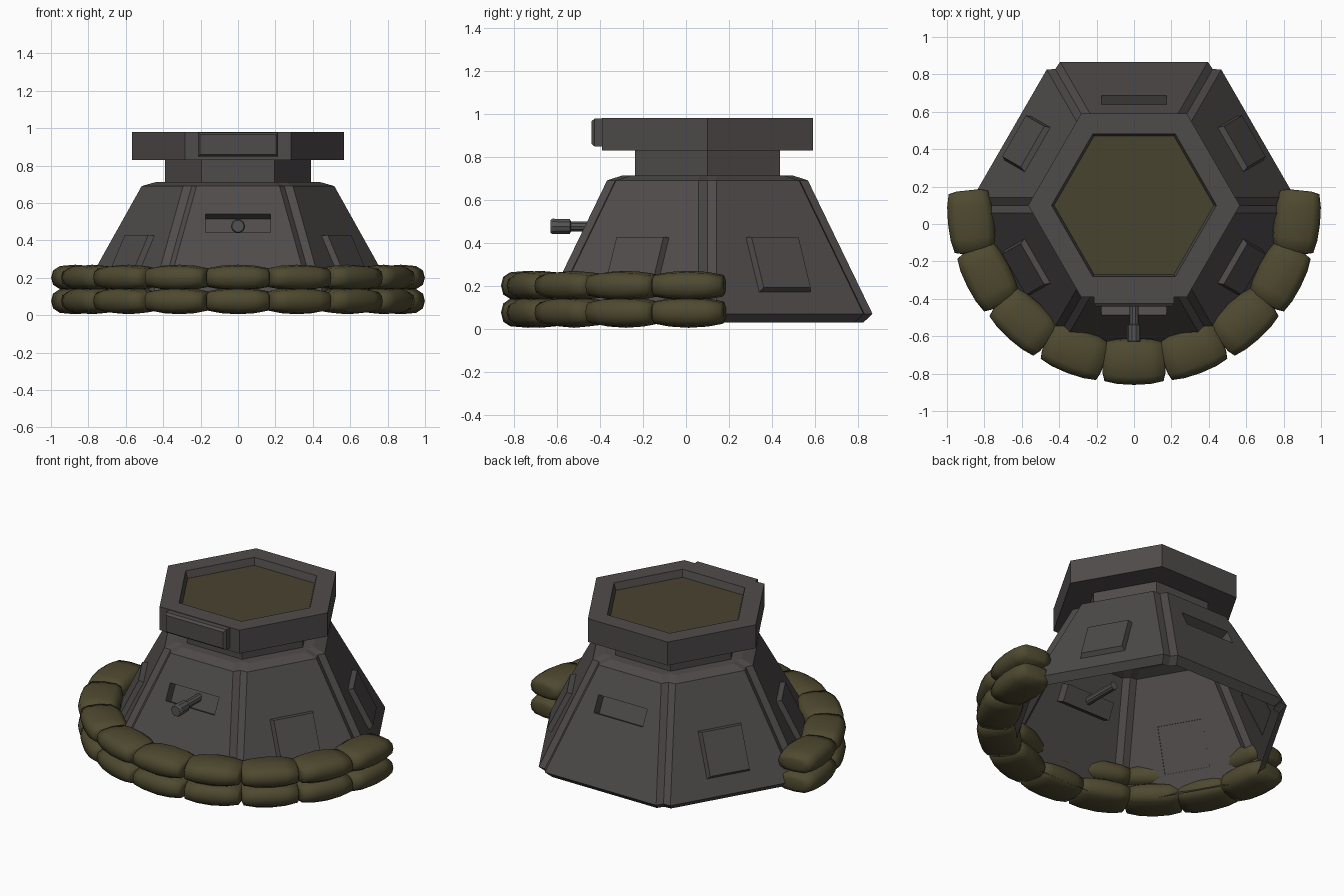
import bpy, bmesh, math
from mathutils import Vector

if "Cube" in bpy.data.objects:
    bpy.data.objects.remove(bpy.data.objects["Cube"])

CY = 0.10                      # centre of the hexagonal tower in y
Z0, A0, Z1, A1 = 0.07, 0.767, 0.69, 0.467   # sloped wall: height / apothem


def material(name, col):
    m = bpy.data.materials.new(name)
    m.diffuse_color = (*col, 1)
    m.use_nodes = True
    m.node_tree.nodes["Principled BSDF"].inputs["Base Color"].default_value = m.diffuse_color
    return m


GREY = material("grey armour", (0.078, 0.071, 0.069))
GUN = material("gun metal", (0.088, 0.086, 0.086))
OLIVE = material("olive sandbag", (0.077, 0.067, 0.029))
FLOOR = material("dark olive deck", (0.066, 0.056, 0.028))


def finish(name, bm, mats, smooth=False):
    bmesh.ops.remove_doubles(bm, verts=bm.verts, dist=1e-5)
    bmesh.ops.recalc_face_normals(bm, faces=bm.faces)
    for f in bm.faces:
        f.smooth = smooth
    me = bpy.data.meshes.new(name)
    bm.to_mesh(me)
    bm.free()
    for m in mats:
        me.materials.append(m)
    ob = bpy.data.objects.new(name, me)
    bpy.context.collection.objects.link(ob)
    return ob


def loft(bm, rings, skip=lambda level, i: False):
    """Join point rings with quads; returns vertex rings."""
    vr = [[bm.verts.new(p) for p in r] for r in rings]
    n = len(vr[0])
    for l in range(len(vr) - 1):
        for i in range(n):
            if not skip(l, i):
                j = (i + 1) % n
                bm.faces.new((vr[l][i], vr[l][j], vr[l + 1][j], vr[l + 1][i]))
    return vr


def hexring(apothem, z):
    r = apothem / math.cos(math.pi / 6)
    return [Vector((r * math.cos(k * math.pi / 3), CY + r * math.sin(k * math.pi / 3), z))
            for k in range(6)]


def notched(apothem, z, w=0.048):
    """Hexagon with a shallow V groove at each corner."""
    h = hexring(apothem, z)
    c = Vector((0, CY, z))
    out = []
    for k in range(6):
        p = h[k]
        inward = (c - p).normalized()
        out += [p + (h[k - 1] - p).normalized() * w, p + inward * 0.044,
                p + (h[(k + 1) % 6] - p).normalized() * w]
    return out


def wall(k, t, z, push):
    """Point on sloped wall k, t along it, pushed out along the normal."""
    a = math.radians(60 * k + 30)
    radial = Vector((math.cos(a), math.sin(a), 0))
    tan = Vector((-math.sin(a), math.cos(a), 0))
    d = A0 + (A1 - A0) * (z - Z0) / (Z1 - Z0)
    normal = (radial * (Z1 - Z0) + Vector((0, 0, A0 - A1))).normalized()
    return Vector((0, CY, z)) + radial * d + tan * t + normal * push


def wall_rect(k, ht, za, zb, push):
    return [wall(k, t, z, push) for t, z in ((-ht, za), (ht, za), (ht, zb), (-ht, zb))]


# Armoured body: open underneath, firing slits in front and back walls
SLIT_WALLS = (1, 4)
bm = bmesh.new()
levels = [notched(0.725, 0.03), notched(A0, Z0), notched(A1, Z1), notched(0.40, 0.712)]
vr = loft(bm, levels, lambda l, i: l == 1 and i in [3 * k + 2 for k in SLIT_WALLS])
bm.faces.new(vr[-1])
for k in SLIT_WALLS:
    i, j = 3 * k + 2, (3 * k + 3) % 18
    outer = [levels[1][i], levels[1][j], levels[2][j], levels[2][i]]
    s = loft(bm, [outer, wall_rect(k, 0.173, 0.443, 0.54, 0),
                  wall_rect(k, 0.173, 0.443, 0.54, -0.06)])
    bm.faces.new(s[-1])
finish("armoured_body", bm, [GREY])

# Raised hatches on the four side walls
for k in (0, 2, 3, 5):
    bm = bmesh.new()
    s = loft(bm, [wall_rect(k, 0.138, 0.17, 0.425, -0.002),
                  wall_rect(k, 0.126, 0.18, 0.415, 0.03)])
    bm.faces.new(s[-1])
    finish("side_hatch", bm, [GREY])

# Neck
bm = bmesh.new()
loft(bm, [hexring(0.338, 0.705), hexring(0.338, 0.835)])
finish("neck", bm, [GREY])

# Cap with sunken deck
bm = bmesh.new()
s = loft(bm, [hexring(0.49, 0.83), hexring(0.49, 0.98), hexring(0.382, 0.98),
              hexring(0.37, 0.935)])
bm.faces.new(s[0])
bm.faces.new(s[-1]).material_index = 1
finish("cap", bm, [GREY, FLOOR])

# Plate on the front of the cap
bm = bmesh.new()


def plate(hx, za, zb, y):
    return [Vector(p) for p in ((-hx, y, za), (hx, y, za), (hx, y, zb), (-hx, y, zb))]


s = loft(bm, [plate(0.215, 0.848, 0.977, -0.385), plate(0.215, 0.848, 0.977, -0.425),
              plate(0.203, 0.86, 0.965, -0.44)])
bm.faces.new(s[-1])
finish("front_plate", bm, [GREY])

# Gun through the front slit
bm = bmesh.new()


def circle(r, y):
    return [Vector((r * math.cos(a * math.pi / 5), y, 0.476 + r * math.sin(a * math.pi / 5)))
            for a in range(10)]


s = loft(bm, [circle(0.032, -0.63), circle(0.038, -0.62), circle(0.036, -0.54),
              circle(0.025, -0.535), circle(0.025, -0.18)])
bm.faces.new(s[0])
bm.faces.new(s[-1])
finish("gun", bm, [GUN])

# Sandbags: two layers of nine around the front
SECTION = [(math.copysign(abs(math.cos(a)) ** 0.6, math.cos(a)),
            math.copysign(abs(math.sin(a)) ** 0.75, math.sin(a)))
           for a in [i * math.pi / 6 for i in range(12)]]
STATIONS = [(-0.168, 0.5, 0.45), (-0.158, 0.84, 0.74), (-0.09, 0.96, 0.92), (0, 1, 1),
            (0.09, 0.96, 0.92), (0.158, 0.84, 0.74), (0.168, 0.5, 0.45)]
for zc, hz in ((0.076, 0.071), (0.201, 0.069)):
    for n in range(-4, 5):
        a = math.radians(-90 + 21 * n)
        c = Vector((0.875 * math.cos(a), CY + 0.835 * math.sin(a), zc))
        rad = Vector((math.cos(a), math.sin(a), 0))
        tan = Vector((-math.sin(a), math.cos(a), 0))
        bm = bmesh.new()
        s = loft(bm, [[c + tan * u + rad * (0.125 * sr * x) + Vector((0, 0, hz * sz * y))
                       for x, y in SECTION] for u, sr, sz in STATIONS])
        bm.faces.new(s[0])
        bm.faces.new(s[-1])
        finish("sandbag", bm, [OLIVE], smooth=True)
